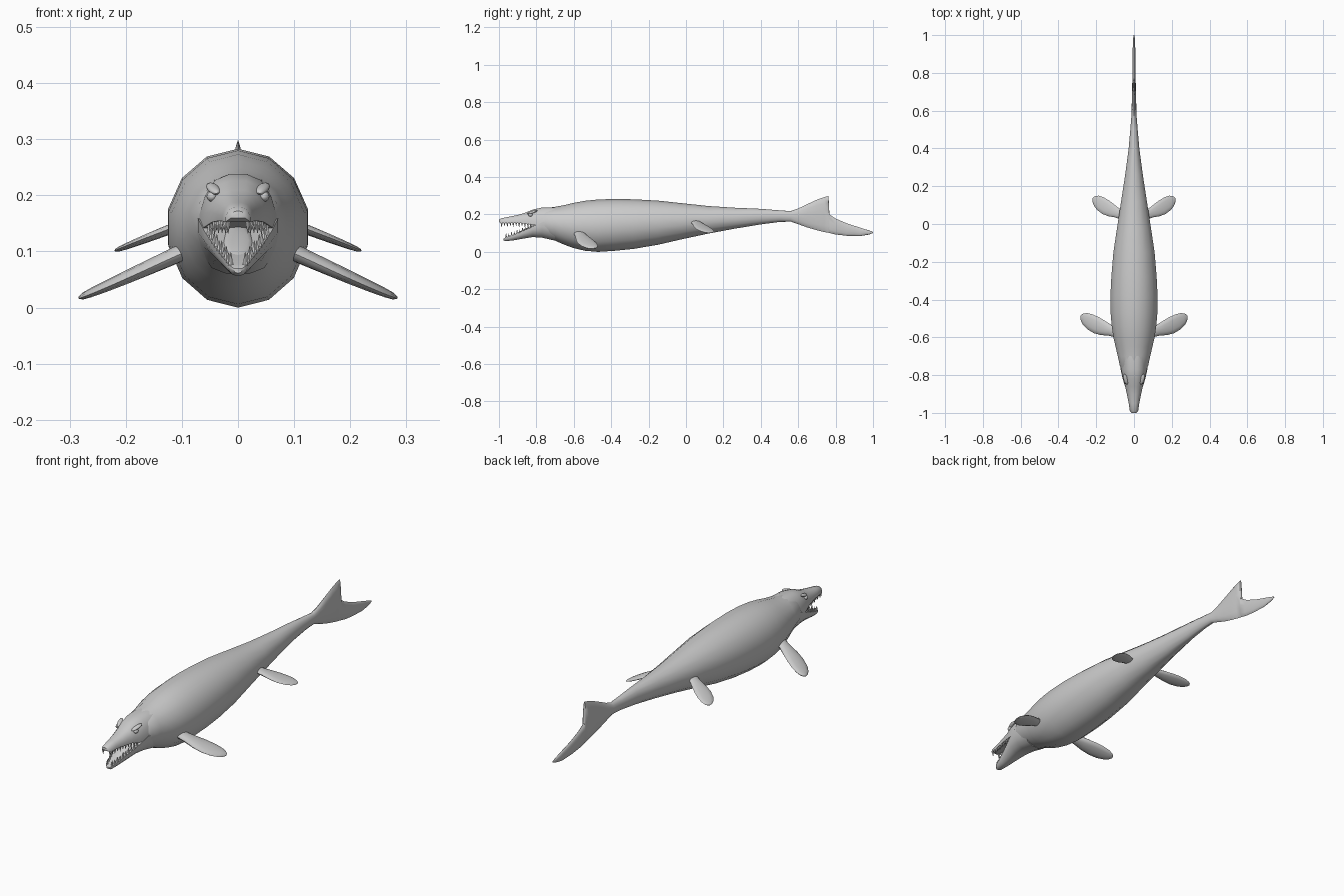
import bpy, bmesh, math
from mathutils import Vector, Matrix

if "Cube" in bpy.data.objects:
    bpy.data.objects.remove(bpy.data.objects["Cube"])


def finish(name, bm, mirror=False, angle=50):
    bmesh.ops.recalc_face_normals(bm, faces=bm.faces[:])
    me = bpy.data.meshes.new(name)
    bm.to_mesh(me)
    bm.free()
    ob = bpy.data.objects.new(name, me)
    bpy.context.collection.objects.link(ob)
    if mirror:
        ob.modifiers.new("Mirror", 'MIRROR').use_clip = False
    bpy.ops.object.select_all(action='DESELECT')
    ob.select_set(True)
    bpy.context.view_layer.objects.active = ob
    bpy.ops.object.shade_smooth_by_angle(angle=math.radians(angle))
    return ob


def skin(bm, rings):
    loops = [[bm.verts.new(p) for p in r] for r in rings]
    n = len(loops[0])
    for a, b in zip(loops, loops[1:]):
        for i in range(n):
            j = (i + 1) % n
            bm.faces.new((a[i], a[j], b[j], b[i]))
    bm.faces.new(loops[0])
    bm.faces.new(loops[-1])


def loft(name, sections, shape):
    """sections: (y, z low, z high, half width); shape: unit outline x -1..1, z 0..1"""
    bm = bmesh.new()
    skin(bm, [[(x * w, y, lo + z * (hi - lo)) for x, z in shape] for y, lo, hi, w in sections])
    return finish(name, bm)


def sample(sections, y):
    for a, b in zip(sections, sections[1:]):
        if a[0] <= y <= b[0]:
            t = (y - a[0]) / (b[0] - a[0])
            return [p + (q - p) * t for p, q in zip(a, b)]


# Body and tail fluke, one loft
oval = [(math.sin(k * math.tau / 14), 0.5 + 0.5 * math.cos(k * math.tau / 14)) for k in range(14)]
body = [
    (-.80, .088, .205, .055), (-.75, .078, .234, .077), (-.70, .060, .241, .088),
    (-.65, .038, .250, .100), (-.60, .020, .262, .112), (-.54, .006, .273, .121),
    (-.47, .000, .280, .127), (-.38, .006, .283, .128), (-.28, .016, .281, .123),
    (-.15, .038, .274, .112), (-.02, .068, .260, .092), (.12, .098, .245, .070),
    (.26, .124, .236, .048), (.40, .147, .230, .029), (.50, .160, .222, .020),
    (.56, .162, .218, .015), (.60, .148, .232, .013), (.65, .130, .256, .012),
    (.70, .116, .279, .011), (.74, .106, .293, .010), (.762, .102, .299, .008),
    (.767, .101, .200, .009), (.80, .093, .178, .009), (.86, .086, .152, .008),
    (.93, .084, .130, .007), (.98, .093, .114, .005), (1.0, .101, .107, .002),
]
loft("body", body, oval)

# Upper head and lower jaw, half-round sections with flat mouth sides
half = [(1, 0), (1, .3), (.86, .62), (.6, .9), (.25, 1)]
half += [(-x, z) for x, z in reversed(half)]
upper = [
    (-1.0, .160, .172, .012), (-.99, .153, .179, .022), (-.95, .154, .187, .028),
    (-.90, .154, .197, .038), (-.86, .152, .209, .047), (-.82, .144, .226, .059),
    (-.77, .138, .237, .068), (-.70, .138, .238, .072),
]
loft("upper_head", upper, half)
lower = [
    (-.975, .062, .070, .008), (-.965, .057, .077, .017), (-.92, .062, .092, .029),
    (-.87, .071, .112, .044), (-.82, .079, .136, .060), (-.77, .076, .158, .071),
    (-.70, .060, .165, .078),
]
loft("lower_jaw", lower, [(x, 1 - z) for x, z in half])

# Tongue
bm = bmesh.new()
bmesh.ops.create_uvsphere(bm, u_segments=12, v_segments=8, radius=1,
                          matrix=Matrix.Translation((0, -.86, .116))
                          @ Matrix.Rotation(.45, 4, 'X') @ Matrix.Diagonal((.026, .075, .007, 1)))
finish("tongue", bm)


# Teeth rows, one side each and mirrored
def teeth(name, sections, y0, y1, count, edge, direction):
    bm = bmesh.new()
    for i in range(count):
        y = y0 + (y1 - y0) * i / (count - 1)
        s = sample(sections, y)
        length = .024 if i % 2 == 0 else .018
        m = Matrix.Translation((s[3] - .005, y, s[edge] + direction * (length / 2 - .003)))
        if direction < 0:
            m = m @ Matrix.Rotation(math.pi, 4, 'X')
        bmesh.ops.create_cone(bm, cap_ends=True, segments=6, radius1=.0055, radius2=.0006,
                              depth=length, matrix=m)
    finish(name, bm, mirror=True)


teeth("upper_teeth", upper, -.986, -.83, 11, 1, -1)
teeth("lower_teeth", lower, -.962, -.83, 10, 2, 1)

# Eyes and brow ridges
for name, loc, size, turn in (("eyes", (.047, -.832, .198), (.009, .012, .009), 0),
                              ("brow_ridges", (.044, -.822, .212), (.011, .030, .007), .3)):
    bm = bmesh.new()
    bmesh.ops.create_uvsphere(bm, u_segments=12, v_segments=8, radius=1,
                              matrix=Matrix.Translation(loc) @ Matrix.Rotation(turn, 4, 'X')
                              @ Matrix.Rotation(-.25, 4, 'Z') @ Matrix.Diagonal((*size, 1)))
    finish(name, bm, mirror=True)


# Flippers: tapered paddles from root to tip, mirrored
def flipper(name, root, tip, chord, thick, tilt):
    root, tip = Vector(root), Vector(tip)
    axis = (tip - root).normalized()
    across = Vector((-axis.y, axis.x, tilt))
    across = (across - axis * across.dot(axis)).normalized()
    normal = axis.cross(across)
    rings = []
    for t, c, h in ((0, .62, 1.2), (.2, .66, 1.1), (.38, .88, 1), (.56, 1, .9), (.74, .95, .75),
                    (.88, .74, .6), (.96, .45, .45), (1, .16, .2)):
        p = root.lerp(tip, t) - across * chord * .12 * math.sin(math.pi * t)
        rings.append([p + across * (chord / 2 * c * math.cos(a)) + normal * (thick / 2 * h * math.sin(a))
                      for a in (k * math.tau / 12 for k in range(12))])
    bm = bmesh.new()
    skin(bm, rings)
    finish(name, bm, mirror=True)


flipper("front_flippers", (.085, -.575, .105), (.282, -.488, .018), .090, .026, .22)
flipper("hind_flippers", (.055, .045, .165), (.217, .138, .102), .080, .018, .15)
